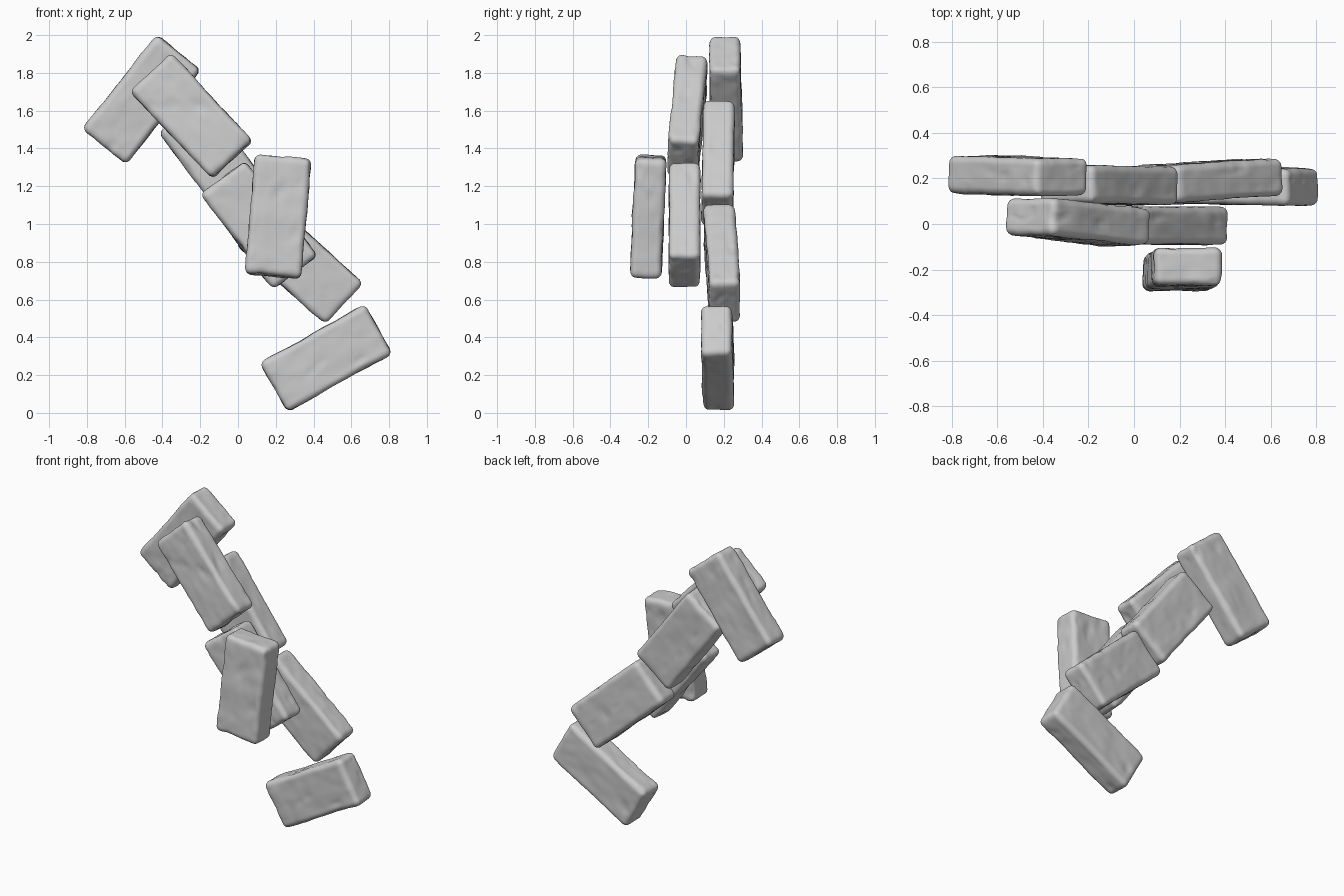
import bpy, bmesh, math
from mathutils import Vector, Matrix, noise

if "Cube" in bpy.data.objects:
    bpy.data.objects.remove(bpy.data.objects["Cube"])

SIZE = Vector((0.635, 0.298, 0.165))   # length, width, thickness
RADIUS = 0.032


def worn_brick_mesh(name, seed):
    """Rounded box with a chipped, uneven stone surface."""
    bm = bmesh.new()
    bmesh.ops.create_cube(bm, size=2)
    bmesh.ops.subdivide_edges(bm, edges=bm.edges[:], cuts=27, use_grid_fill=True)
    half = SIZE / 2
    inner = half - Vector((RADIUS,) * 3)
    offset = Vector((seed * 7.3, seed * 3.1, seed * 5.7))
    for v in bm.verts:
        # crowd the grid towards the edges, then round them
        p = Vector([h * (0.5 * c + 0.5 * math.sin(c * math.pi / 2))
                    for c, h in zip(v.co, half)])
        q = Vector([max(-i, min(i, c)) for c, i in zip(p, inner)])
        n = (p - q).normalized()
        p = q + n * RADIUS
        # broad waves, small bumps and occasional pits
        d = 0.006 * noise.noise(p * 6 + offset)
        d += 0.003 * noise.noise(p * 18 + offset)
        d -= 0.018 * max(0, noise.noise(p * 13 - offset) - 0.38)
        v.co = p + n * d
    bmesh.ops.recalc_face_normals(bm, faces=bm.faces[:])
    mesh = bpy.data.meshes.new(name)
    bm.to_mesh(mesh)
    bm.free()
    mesh.polygons.foreach_set("use_smooth", [True] * len(mesh.polygons))
    return mesh


# name, centre, direction of the long axis
BRICKS = [
    ("top_brick", (-0.51, 0.212, 1.66), (-0.39, 0.012, -0.49)),
    ("upper_front_brick", (-0.245, 0.008, 1.57), (0.43, -0.05, -0.46)),
    ("upper_back_brick", (-0.11, 0.17, 1.32), (0.60, -0.015, -0.80)),
    ("middle_brick", (0.112, -0.008, 0.995), (0.605, 0.0, -0.796)),
    ("upright_front_brick", (0.212, -0.2, 1.04), (-0.055, -0.03, -0.645)),
    ("lower_back_brick", (0.326, 0.19, 0.79), (0.743, 0.05, -0.669)),
    ("bottom_brick", (0.467, 0.168, 0.29), (0.54, -0.012, 0.30)),
]

for i, (name, centre, axis) in enumerate(BRICKS):
    u = Vector(axis).normalized()
    v = Vector((0, 1, 0)).cross(u).normalized()
    n = u.cross(v)
    obj = bpy.data.objects.new(name, worn_brick_mesh(name, i + 1))
    rot = Matrix((u, v, n)).transposed().to_4x4()
    obj.matrix_world = Matrix.Translation(centre) @ rot
    bpy.context.collection.objects.link(obj)
